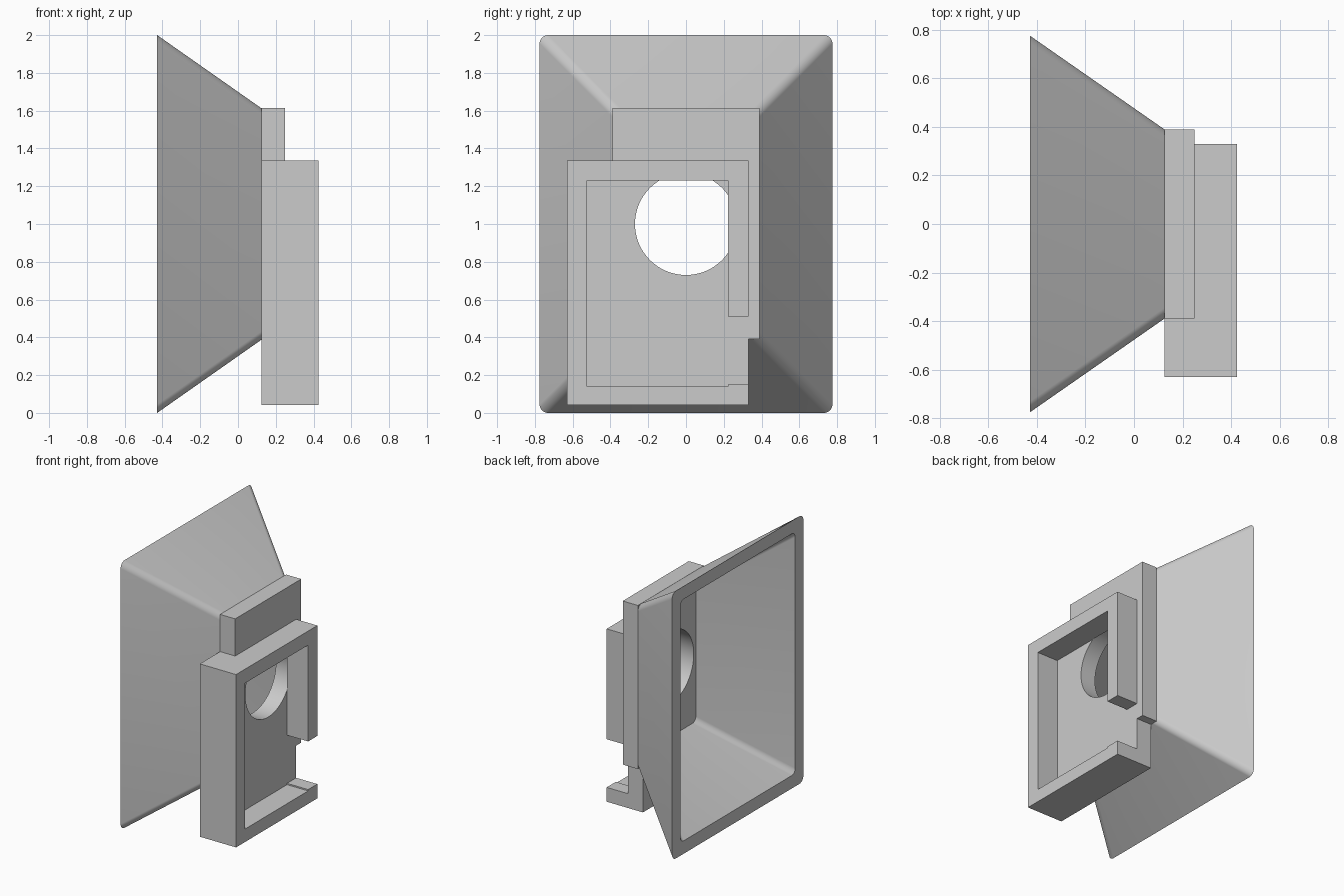
import bpy, bmesh, math
from mathutils import Vector

if "Cube" in bpy.data.objects:
    bpy.data.objects.remove(bpy.data.objects["Cube"], do_unlink=True)

grey = bpy.data.materials.new("light_grey")
grey.use_nodes = True
colour = (0.6, 0.6, 0.6, 1)
grey.diffuse_color = colour
grey.node_tree.nodes["Principled BSDF"].inputs["Base Color"].default_value = colour


def make_object(name, bm):
    bmesh.ops.recalc_face_normals(bm, faces=bm.faces)
    mesh = bpy.data.meshes.new(name)
    bm.to_mesh(mesh)
    bm.free()
    mesh.materials.append(grey)
    obj = bpy.data.objects.new(name, mesh)
    bpy.context.collection.objects.link(obj)
    return obj


def box(name, low, high):
    bm = bmesh.new()
    bmesh.ops.create_cube(bm, size=1)
    for v in bm.verts:
        v.co = Vector([l + (c + 0.5) * (h - l) for c, l, h in zip(v.co, low, high)])
    return make_object(name, bm)


def activate(obj):
    bpy.ops.object.select_all(action="DESELECT")
    obj.select_set(True)
    bpy.context.view_layer.objects.active = obj


def combine(obj, other, operation):
    mod = obj.modifiers.new("combine", "BOOLEAN")
    mod.operation = operation
    mod.solver = "EXACT"
    mod.object = other
    activate(obj)
    bpy.ops.object.modifier_apply(modifier=mod.name)
    bpy.data.objects.remove(other, do_unlink=True)


def rounded_loop(bm, x, half_y, half_z, radius, steps=8):
    # Rounded rectangle at height 1, lying across the x axis
    verts = []
    for quarter, (sy, sz) in enumerate([(1, 1), (-1, 1), (-1, -1), (1, -1)]):
        for i in range(steps + 1):
            a = (quarter + i / steps) * math.pi / 2
            verts.append(bm.verts.new((
                x,
                sy * (half_y - radius) + radius * math.cos(a),
                1 + sz * (half_z - radius) + radius * math.sin(a))))
    return verts


# Flared hollow hood
BACK, JOIN, FACE, FRONT = -0.428, 0.125, 0.25, 0.425
bm = bmesh.new()
loops = [
    rounded_loop(bm, BACK, 0.775, 1.0, 0.045),
    rounded_loop(bm, JOIN, 0.39, 0.612, 0.045),
    rounded_loop(bm, JOIN, 0.295, 0.515, 0.04),
    rounded_loop(bm, BACK, 0.678, 0.903, 0.04),
]
for a, b in zip(loops, loops[1:] + loops[:1]):
    for i in range(len(a)):
        j = (i + 1) % len(a)
        bm.faces.new((a[i], a[j], b[j], b[i]))
hood = make_object("hood", bm)

# Bracket with a recess open on one side
bracket = box("mounting_bracket", (JOIN, -0.63, 0.043), (FRONT, 0.33, 1.335))
combine(bracket, box("recess", (FACE, -0.525, 0.14), (0.6, 0.222, 1.23)), "DIFFERENCE")
combine(bracket, box("side_opening", (FACE, 0.1, 0.15), (0.6, 0.6, 0.51)), "DIFFERENCE")

# Thick end plate behind the bracket
combine(bracket, box("end_plate", (JOIN, -0.39, 0.39), (FACE, 0.39, 1.613)), "UNION")

# Round through hole
bpy.ops.mesh.primitive_cylinder_add(vertices=64, radius=0.27, depth=0.4,
                                    location=(0.15, 0, 1),
                                    rotation=(0, math.pi / 2, 0))
drill = bpy.context.object
drill.name = "hole_cutter"
drill.data.materials.append(grey)
# Keep the drill clear of the bracket's rim and lip
drill.scale.z = 0.49
drill.location.x = FACE + 0.0005 - 0.098
combine(bracket, drill, "DIFFERENCE")

for obj in (hood, bracket):
    activate(obj)
    bpy.ops.object.shade_smooth_by_angle(angle=math.radians(30))
